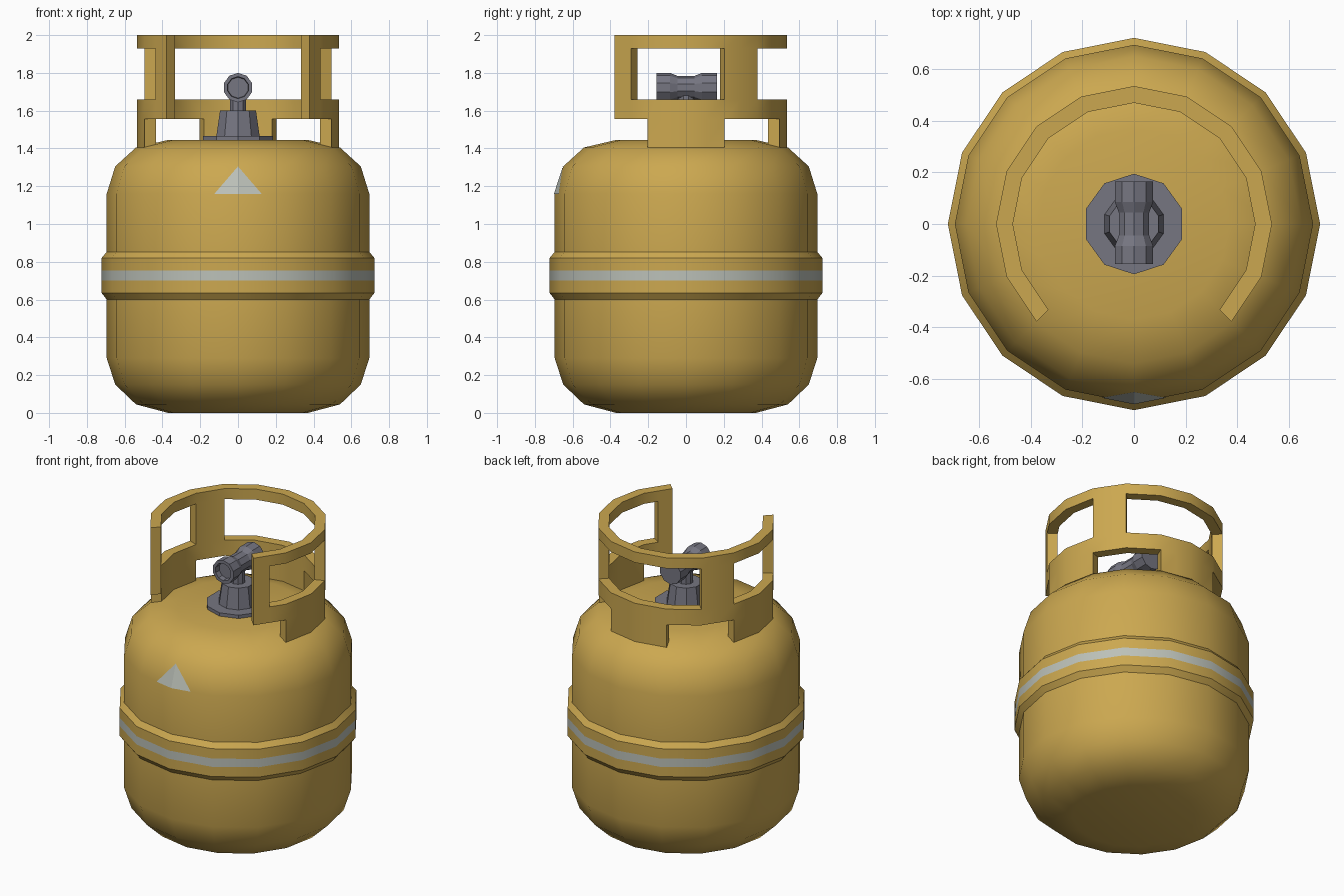
import bpy, bmesh
from math import sin, cos, radians, pi

if "Cube" in bpy.data.objects:
    bpy.data.objects.remove(bpy.data.objects["Cube"])


def material(name, rgb):
    m = bpy.data.materials.new(name)
    m.diffuse_color = (*rgb, 1)
    m.use_nodes = True
    m.node_tree.nodes["Principled BSDF"].inputs["Base Color"].default_value = m.diffuse_color
    return m


GOLD = material("gold_paint", (0.60, 0.39, 0.08))
STRIPE = material("pale_stripe", (0.50, 0.53, 0.48))
METAL = material("valve_metal", (0.18, 0.18, 0.22))


def finish(name, bm, mats, smooth=None):
    bmesh.ops.recalc_face_normals(bm, faces=bm.faces)
    me = bpy.data.meshes.new(name)
    bm.to_mesh(me)
    bm.free()
    for m in mats:
        me.materials.append(m)
    if smooth:
        me.shade_smooth()
        me.set_sharp_from_angle(angle=radians(smooth))
    ob = bpy.data.objects.new(name, me)
    bpy.context.collection.objects.link(ob)
    return ob


def lathe(name, profile, sides, mats, phase=0.0, smooth=None, stripe=None):
    """Revolve (radius, height) points around z, capping both ends."""
    bm = bmesh.new()
    rings = [[bm.verts.new((r * cos(phase + 2 * pi * i / sides),
                            r * sin(phase + 2 * pi * i / sides), z))
              for i in range(sides)] for r, z in profile]
    for k in range(len(rings) - 1):
        for i in range(sides):
            j = (i + 1) % sides
            f = bm.faces.new((rings[k][i], rings[k][j], rings[k + 1][j], rings[k + 1][i]))
            f.material_index = int(k == stripe)
    bm.faces.new(rings[0][::-1])
    bm.faces.new(rings[-1])
    return finish(name, bm, mats, smooth)


# Tank with raised waist band and stripe
lathe("tank_body",
      [(0.37, 0), (0.54, 0.045), (0.65, 0.15), (0.695, 0.29), (0.695, 0.60),
       (0.722, 0.635), (0.722, 0.70), (0.722, 0.755), (0.722, 0.82), (0.695, 0.853),
       (0.695, 1.16), (0.65, 1.305), (0.54, 1.405), (0.37, 1.445)],
      16, [GOLD, STRIPE], smooth=32, stripe=6)

# Triangular front marking, folded over the front edge of the tank
bm = bmesh.new()
apex, mid, left, right = [bm.verts.new(p) for p in (
    (0, -0.652, 1.305), (0, -0.699, 1.16), (-0.125, -0.674, 1.16), (0.125, -0.674, 1.16))]
bm.faces.new((left, mid, apex))
bm.faces.new((mid, right, apex))
finish("front_triangle", bm, [STRIPE])

# Guard collar: half-segment cells around an open ring, kept or left open
levels = [1.405, 1.555, 1.66, 1.93, 2.0]
CELLS = 24
feet = {2, 3, 4, 5, 10, 11, 12, 13, 18, 19, 20, 21}
posts = {0, 6, 7, 16, 17, 23}


def solid(k, l):
    if not (0 <= k < CELLS and 0 <= l < 4):
        return False
    return k in feet if l == 0 else k in posts if l == 2 else True


bm = bmesh.new()
cache = {}


def vert(k, l, outer):
    key = (k, l, outer)
    if key not in cache:
        a = radians(-45 + 11.25 * k)
        r = (0.535 if outer else 0.47) * (cos(radians(11.25)) if k % 2 else 1)
        cache[key] = bm.verts.new((r * cos(a), r * sin(a), levels[l]))
    return cache[key]


for k in range(CELLS):
    for l in range(4):
        if not solid(k, l):
            continue
        for o in (0, 1):
            bm.faces.new((vert(k, l, o), vert(k + 1, l, o),
                          vert(k + 1, l + 1, o), vert(k, l + 1, o)))
        for dk in (0, 1):
            if not solid(k + 2 * dk - 1, l):
                e = k + dk
                bm.faces.new((vert(e, l, 0), vert(e, l, 1),
                              vert(e, l + 1, 1), vert(e, l + 1, 0)))
        for dl in (0, 1):
            if not solid(k, l + 2 * dl - 1):
                e = l + dl
                bm.faces.new((vert(k, e, 0), vert(k, e, 1),
                              vert(k + 1, e, 1), vert(k + 1, e, 0)))
finish("guard_collar", bm, [GOLD], smooth=30)

# Valve: flange, tapered base and stem
lathe("valve_base", [(0.195, 1.44), (0.195, 1.467), (0.12, 1.467), (0.10, 1.602),
                     (0.045, 1.602), (0.045, 1.68)], 10, [METAL], phase=pi / 2)

# Valve outlet: waisted horizontal tube with a recessed front opening
outlet = lathe("valve_outlet",
               [(0.055, 0.12), (0.058, 0.155), (0.078, 0.155), (0.078, 0.085), (0.062, 0.045),
                (0.062, -0.045), (0.078, -0.085), (0.078, -0.165)],
               10, [METAL], phase=pi / 2)
outlet.rotation_euler = (pi / 2, 0, 0)
outlet.location = (0, 0, 1.722)
